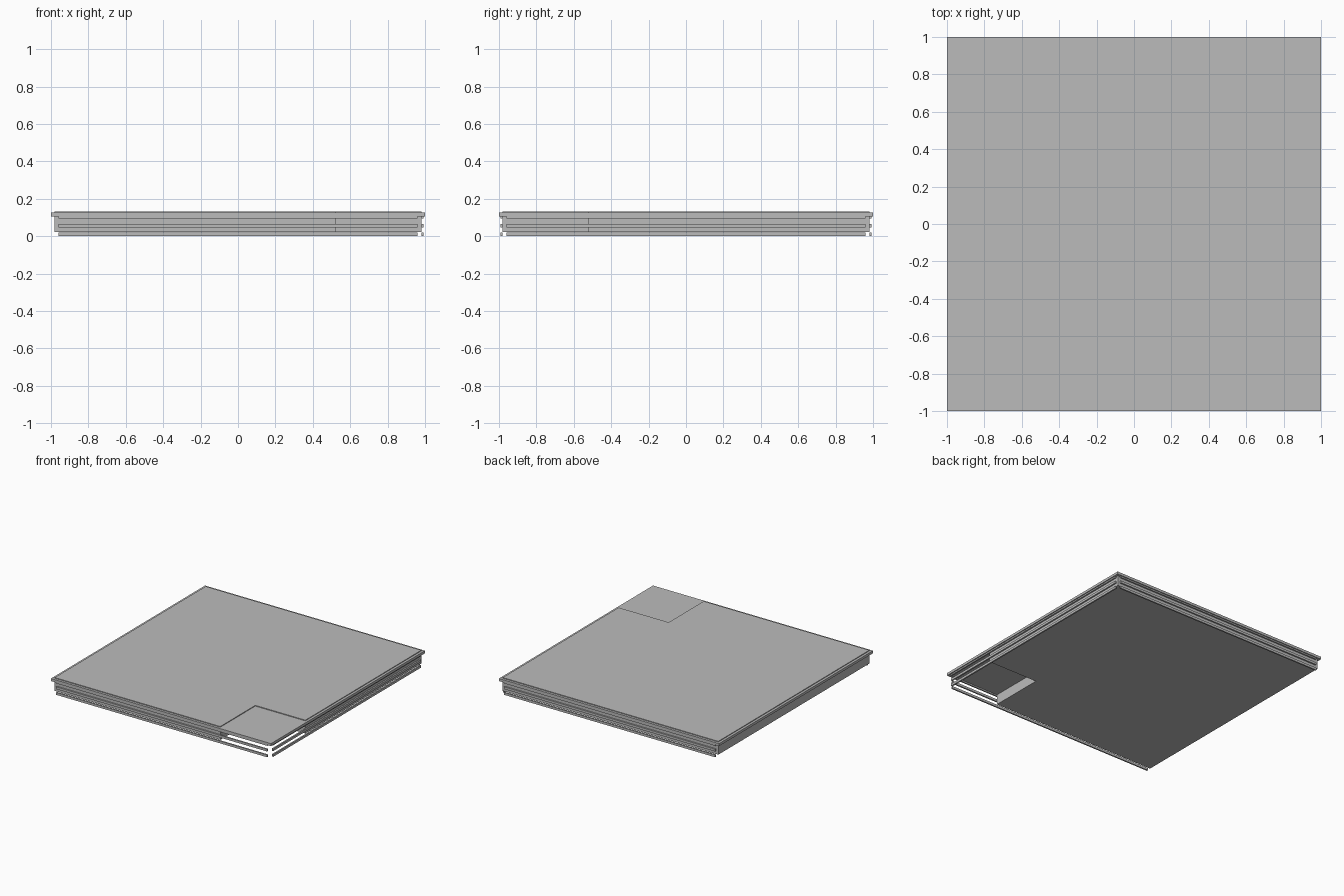
import bpy, bmesh

cube = bpy.data.objects.get("Cube")
if cube:
    bpy.data.objects.remove(cube, do_unlink=True)

grey = bpy.data.materials.new("plain_grey")
grey.use_nodes = True
colour = (0.5, 0.5, 0.5, 1)
grey.diffuse_color = colour
grey.node_tree.nodes["Principled BSDF"].inputs["Base Color"].default_value = colour


def prism(name, outline, z0, z1):
    """Extrude a flat outline from z0 up to z1."""
    bm = bmesh.new()
    base = bm.faces.new([bm.verts.new((x, y, z0)) for x, y in outline])
    ext = bmesh.ops.extrude_face_region(bm, geom=[base])["geom"]
    for v in ext:
        if isinstance(v, bmesh.types.BMVert):
            v.co.z = z1
    bmesh.ops.recalc_face_normals(bm, faces=bm.faces)
    mesh = bpy.data.meshes.new(name)
    bm.to_mesh(mesh)
    bm.free()
    mesh.materials.append(grey)
    obj = bpy.data.objects.new(name, mesh)
    bpy.context.collection.objects.link(obj)
    return obj


def rect(x0, x1, y0, y1):
    return [(x0, y0), (x1, y0), (x1, y1), (x0, y1)]


BODY, NOTCH, END, OUT = 0.98, 0.525, 0.96, 0.992

# L-shaped body with one corner left open
body_outline = [(-BODY, -BODY), (NOTCH, -BODY), (NOTCH, -NOTCH),
                (BODY, -NOTCH), (BODY, BODY), (-BODY, BODY)]
prism("body", body_outline, 0.022, 0.132)

# Overhanging lid that also roofs the open corner
prism("lid", rect(-1, 1, -1, 1), 0.105, 0.126)

# Three horizontal slats on the front, back and left sides
slat_sides = {
    "front": rect(-END, END, -OUT, -BODY),
    "back": rect(-END, END, BODY, OUT),
    "left": rect(BODY, OUT, -END, END),
}
for side, outline in slat_sides.items():
    for level in range(3):
        z = level * 0.047
        prism(f"{side}_slat_{level + 1}", outline, z, z + 0.019)
